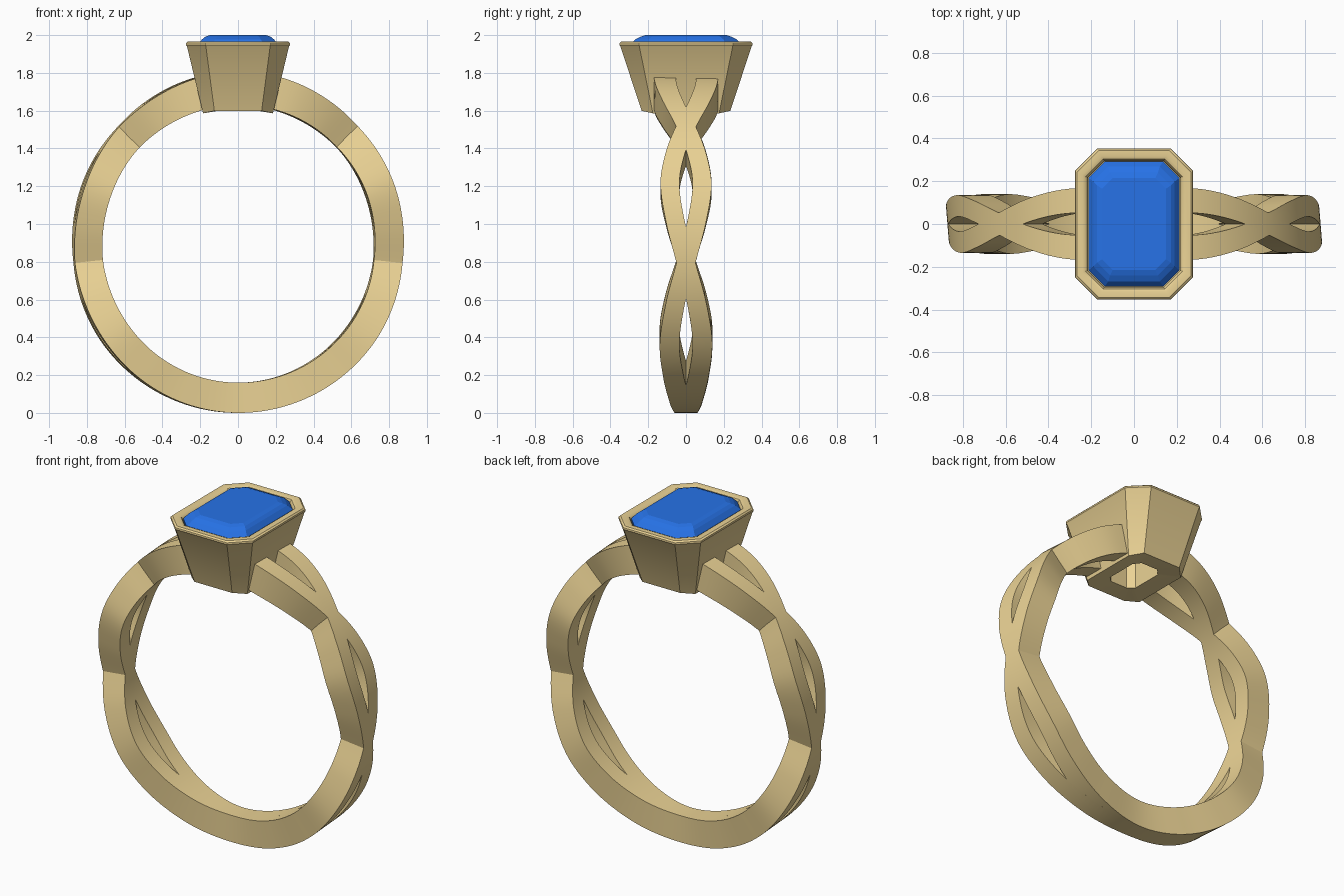
import bpy, bmesh, math

if "Cube" in bpy.data.objects:
    bpy.data.objects.remove(bpy.data.objects["Cube"])

CZ = 0.885  # height of the finger-hole centre


def material(name, rgb):
    m = bpy.data.materials.new(name)
    m.diffuse_color = (*rgb, 1)
    m.use_nodes = True
    m.node_tree.nodes["Principled BSDF"].inputs["Base Color"].default_value = m.diffuse_color
    return m


gold = material("gold", (0.83, 0.65, 0.30))
blue = material("blue_stone", (0.02, 0.17, 0.80))


def interp(keys, t):
    """Smooth Catmull-style interpolation over (t, value) keys."""
    n = len(keys)
    i = 0
    while i < n - 2 and t > keys[i + 1][0]:
        i += 1

    def slope(k):
        if k == 0:
            return 0.0
        a, b = keys[max(k - 1, 0)], keys[min(k + 1, n - 1)]
        return (b[1] - a[1]) / (b[0] - a[0])
    (t0, v0), (t1, v1) = keys[i], keys[i + 1]
    h = t1 - t0
    u = (t - t0) / h
    return ((2*u**3 - 3*u**2 + 1) * v0 + (u**3 - 2*u**2 + u) * h * slope(i)
            + (3*u**2 - 2*u**3) * v1 + (u**3 - u**2) * h * slope(i + 1))


def loft(name, rings, mat, smooth=None):
    """Skin a list of equal-length rings and cap both ends."""
    bm = bmesh.new()
    vs = [[bm.verts.new(p) for p in r] for r in rings]
    n = len(vs[0])
    for a, b in zip(vs, vs[1:]):
        for i in range(n):
            j = (i + 1) % n
            bm.faces.new((a[i], a[j], b[j], b[i]))
    bm.faces.new(vs[0][::-1])
    bm.faces.new(vs[-1])
    bmesh.ops.recalc_face_normals(bm, faces=bm.faces)
    me = bpy.data.meshes.new(name)
    bm.to_mesh(me)
    bm.free()
    ob = bpy.data.objects.new(name, me)
    bpy.context.collection.objects.link(ob)
    me.materials.append(mat)
    if smooth:
        bpy.ops.object.select_all(action='DESELECT')
        ob.select_set(True)
        bpy.context.view_layer.objects.active = ob
        bpy.ops.object.shade_smooth_by_angle(angle=math.radians(smooth))
    return ob


# Twisted band: sideways offset, radii and width by angle from the bottom
OFFSET = [(0, 0), (20, .028), (39, .068), (54, .087), (70, .055), (84, 0),
          (98, -.055), (112, -.085), (124, -.055), (135, 0), (147, .065),
          (158, .103), (170, .115)]
INNER = [(0, .725), (90, .722), (135, .738), (170, .745)]
OUTER = [(0, .885), (90, .872), (135, .893), (170, .92)]
WIDTH = [(0, .12), (54, .104), (112, .10), (135, .105), (170, .118)]


def strand(name, sign):
    rings = []
    for k in range(-84, 85):
        phi = k * 2
        a = abs(phi)
        y0 = -sign * interp(OFFSET, a)
        w = interp(WIDTH, a) / 2
        s, c = math.sin(math.radians(phi)), math.cos(math.radians(phi))
        ring = []
        for keys, dy, lean in ((INNER, -w, .05), (OUTER, -w, .08),
                               (OUTER, w, .08), (INNER, w, .05)):
            y = y0 + dy
            r = interp(keys, a) - lean * y * s
            ring.append((r * s, y, CZ - r * c))
        rings.append(ring)
    loft(name, rings, gold, 30)


strand("band_strand_front", 1)
strand("band_strand_back", -1)


def octagon(hx, hy, c, z=None):
    """Clipped rectangle; with no z it follows the finger hole."""
    pts = [(hx, -hy + c), (hx, hy - c), (hx - c, hy), (-hx + c, hy),
           (-hx, hy - c), (-hx, -hy + c), (-hx + c, -hy), (hx - c, -hy)]
    return [(x, y, z if z is not None else CZ + math.sqrt(.725**2 - x*x))
            for x, y in pts]


# Bezel: pocket underneath, flared walls, rounded lip, seat for the stone
loft("bezel", [octagon(*r) for r in (
    (.09, .13, .035, 1.78), (.09, .13, .035), (.185, .235, .06),
    (.270, .347, .10, 1.94), (.275, .352, .102, 1.947),
    (.274, .351, .102, 1.957), (.266, .343, .10, 1.965),
    (.240, .317, .088, 1.966), (.226, .303, .082, 1.960),
    (.216, .295, .078, 1.945), (.214, .293, .077, 1.85))], gold, 35)

# Step-cut stone
loft("gemstone", [octagon(*r) for r in (
    (.13, .20, .05, 1.86), (.213, .292, .076, 1.93),
    (.213, .292, .076, 1.95), (.190, .268, .070, 1.978),
    (.172, .240, .060, 1.992), (.150, .215, .05, 2.0))], blue)
